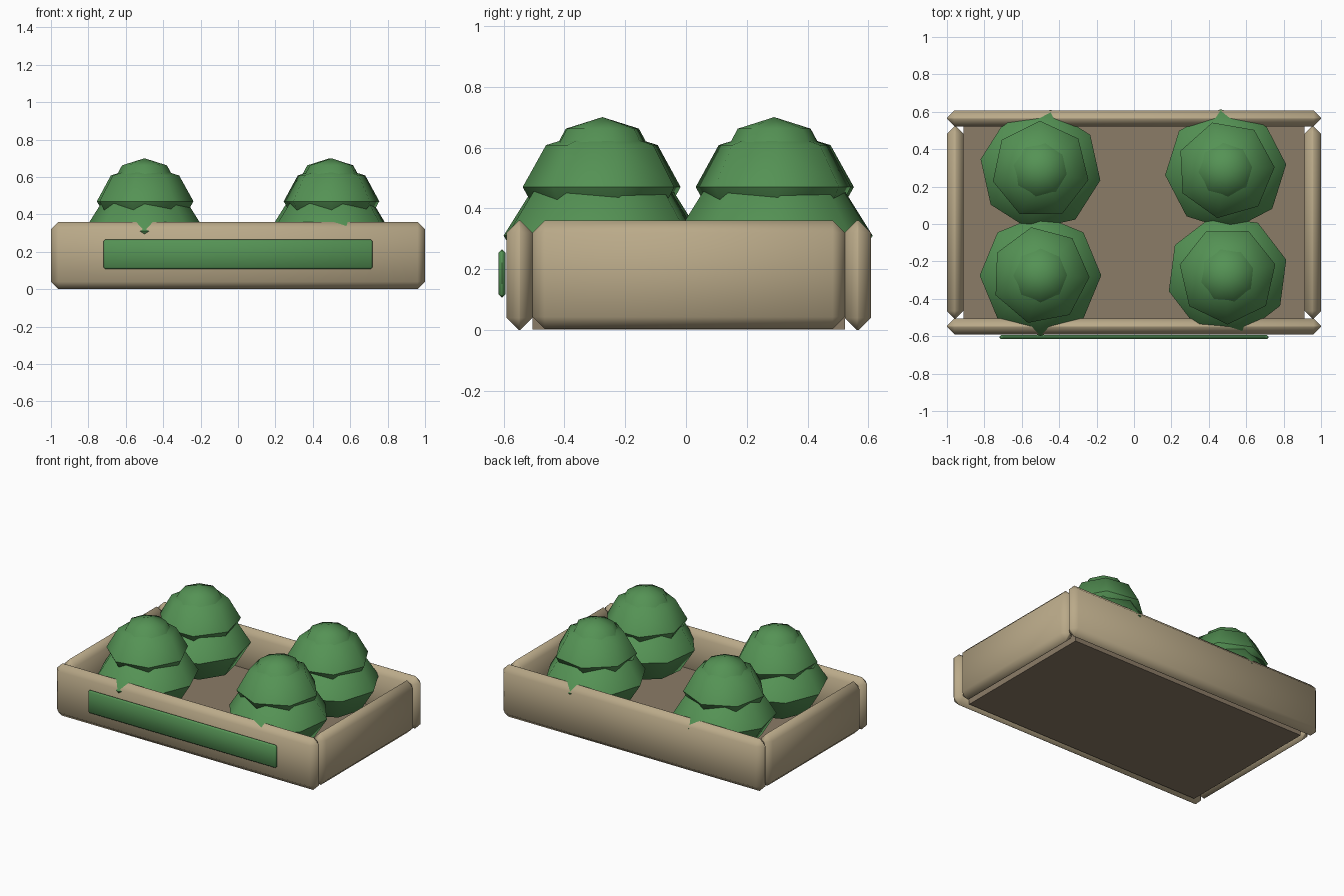
import bpy, math

cube = bpy.data.objects.get("Cube")
if cube:
    bpy.data.objects.remove(cube, do_unlink=True)


def material(name, rgb):
    m = bpy.data.materials.new(name)
    m.use_nodes = True
    col = (*rgb, 1.0)
    m.diffuse_color = col
    m.node_tree.nodes["Principled BSDF"].inputs["Base Color"].default_value = col
    return m


TAN = material("tan wood", (0.49, 0.40, 0.25))
BROWN = material("brown floor", (0.26, 0.20, 0.135))
GREEN = material("leaf green", (0.09, 0.29, 0.09))


def finish(obj, name, mat):
    obj.name = name
    obj.data.materials.append(mat)
    bpy.ops.object.shade_smooth_by_angle(angle=math.radians(50))


def box(name, lo, hi, mat, bevel=0.0):
    """Box between two corners, with an optional chamfer on every edge."""
    centre = [(a + b) / 2 for a, b in zip(lo, hi)]
    bpy.ops.mesh.primitive_cube_add(size=1, location=centre)
    obj = bpy.context.object
    obj.scale = [b - a for a, b in zip(lo, hi)]
    bpy.ops.object.transform_apply(location=False, rotation=False, scale=True)
    if bevel:
        mod = obj.modifiers.new("chamfer", 'BEVEL')
        mod.width = bevel
        mod.segments = 1
        bpy.ops.object.modifier_apply(modifier=mod.name)
    finish(obj, name, mat)


def leaf_layer(name, x, y, z, radius, height, sides, turn):
    """Squashed low-poly ball; turn is the heading of one corner in degrees."""
    bpy.ops.mesh.primitive_uv_sphere_add(segments=sides, ring_count=4, radius=1,
                                         location=(x, y, z))
    obj = bpy.context.object
    obj.scale = (radius, radius, height)
    # find the heading of an existing corner so the layer can be aimed exactly
    v = max(obj.data.vertices, key=lambda p: p.co.xy.length).co
    obj.rotation_euler.z = math.radians(turn) - math.atan2(v.y, v.x)
    bpy.ops.object.transform_apply(location=False, rotation=True, scale=True)
    finish(obj, name, GREEN)


# crate
box("front_board", (-1, -0.59, 0), (1, -0.505, 0.36), TAN, 0.04)
box("back_board", (-1, 0.522, 0), (1, 0.608, 0.36), TAN, 0.04)
for side, s in (("left", 1), ("right", -1)):
    xs = sorted((s * 0.912, s))
    box(side + "_board", (xs[0], -0.505, 0.003), (xs[1], 0.522, 0.36), TAN, 0.04)
box("floor", (-0.912, -0.505, 0.002), (0.912, 0.522, 0.09), BROWN)

# front plate
box("front_plate", (-0.72, -0.616, 0.107), (0.72, -0.594, 0.265), GREEN, 0.01)

# four leafy heads: position, lower layer heading, middle layer heading
heads = {
    "front_right": (-0.5, -0.275, 0, -2),
    "front_left": (0.5, -0.275, 15, 13),
    "back_right": (-0.5, 0.29, -10, -12),
    "back_left": (0.49, 0.29, 5, 3),
}
for place, (x, y, low, mid) in heads.items():
    leaf_layer(place + "_lower_leaves", x, y, 0.31, 0.325, 0.215, 8, low)
    leaf_layer(place + "_middle_leaves", x, y, 0.47, 0.262, 0.195, 7, mid)
    leaf_layer(place + "_top_leaves", x, y, 0.57, 0.17, 0.13, 8, low)
